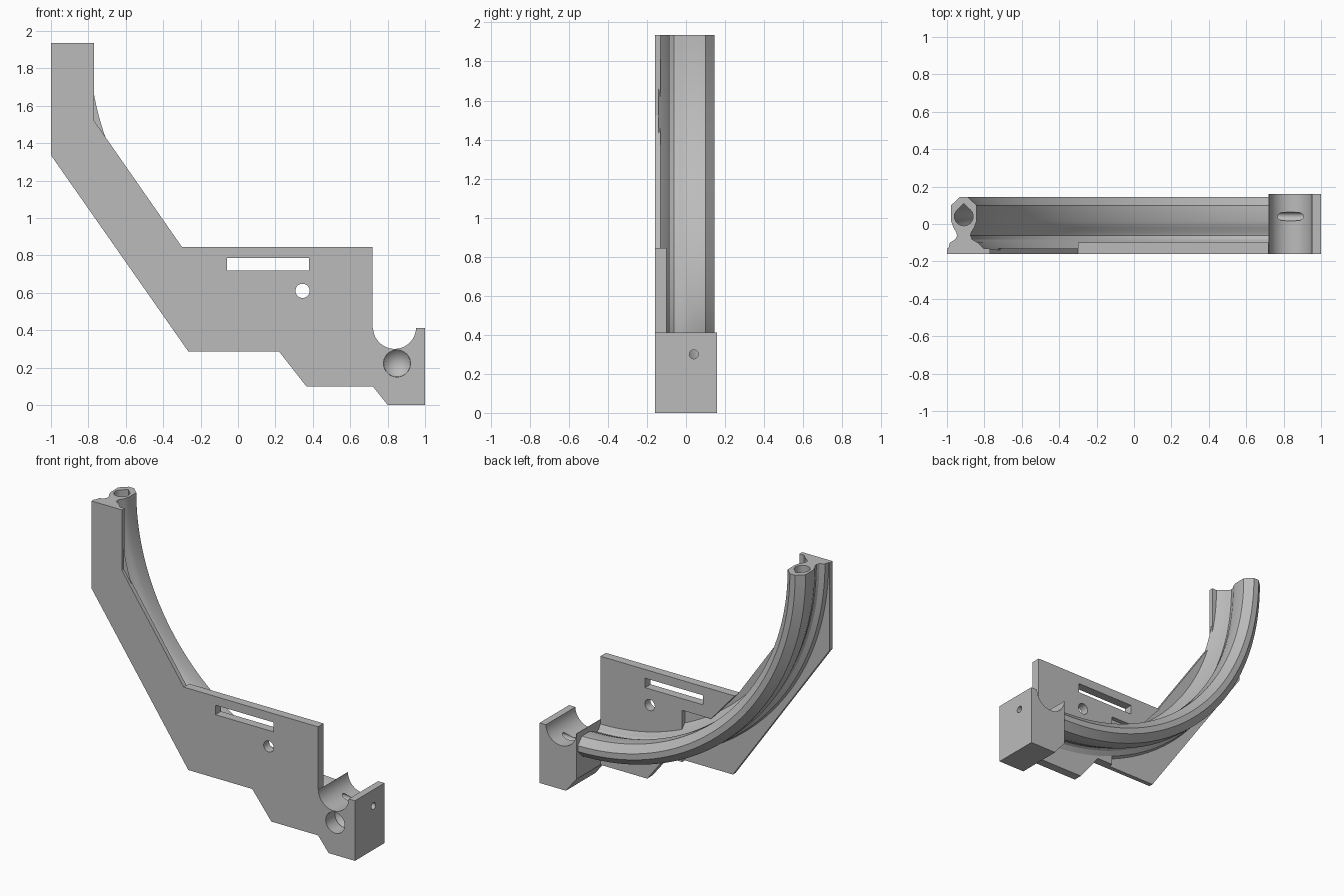
import bpy, bmesh, math
from mathutils import Vector, Matrix

cube = bpy.data.objects.get("Cube")
if cube:
    bpy.data.objects.remove(cube, do_unlink=True)

grey = bpy.data.materials.new("matte grey")
grey.use_nodes = True
GREY = (0.5, 0.5, 0.5, 1)
grey.diffuse_color = GREY
grey.node_tree.nodes["Principled BSDF"].inputs["Base Color"].default_value = GREY


def make(name, bm):
    bmesh.ops.recalc_face_normals(bm, faces=bm.faces[:])
    mesh = bpy.data.meshes.new(name)
    bm.to_mesh(mesh)
    bm.free()
    mesh.materials.append(grey)
    ob = bpy.data.objects.new(name, mesh)
    bpy.context.collection.objects.link(ob)
    return ob


def prism(name, outline, y0, y1):
    """Extrude an x-z outline from y0 to y1."""
    bm = bmesh.new()
    face = bm.faces.new([bm.verts.new((x, y0, z)) for x, z in outline])
    ext = bmesh.ops.extrude_face_region(bm, geom=[face])
    verts = [g for g in ext["geom"] if isinstance(g, bmesh.types.BMVert)]
    bmesh.ops.translate(bm, verts=verts, vec=(0, y1 - y0, 0))
    return make(name, bm)


def drill(name, centre, r0, r1, depth, axis="Y", sides=48):
    """Round or conical cutter centred on a point."""
    bm = bmesh.new()
    turn = Matrix.Rotation(math.radians(90), 4, "X" if axis == "Y" else "Y")
    bmesh.ops.create_cone(bm, cap_ends=True, segments=sides, radius1=r0, radius2=r1,
                          depth=depth, matrix=Matrix.Translation(centre) @ turn)
    return make(name, bm)


def finish(ob, cutters=()):
    bpy.ops.object.select_all(action="DESELECT")
    ob.select_set(True)
    bpy.context.view_layer.objects.active = ob
    for c in cutters:
        mod = ob.modifiers.new("cut", "BOOLEAN")
        mod.operation, mod.solver, mod.object = "DIFFERENCE", "EXACT", c
        bpy.ops.object.modifier_apply(modifier=mod.name)
    bpy.ops.object.shade_smooth_by_angle(angle=math.radians(25))


FRONT, MID, BACK, TOP = -0.16, -0.13, -0.10, 1.935

# Mounting plate and its thicker reinforced area
plate = prism("mounting_plate", [
    (-1, TOP), (-1, 1.335), (-0.265, 0.285), (0.22, 0.285), (0.365, 0.1), (0.72, 0.1),
    (0.72, 0.845), (-0.3, 0.845), (-0.77, 1.52), (-0.77, TOP)], FRONT, MID)
rib = prism("plate_reinforcement", [
    (-0.3, 0.845), (-0.12, 0.64), (0.1, 0.64), (0.1, 0.285), (0.22, 0.285),
    (0.365, 0.1), (0.72, 0.1), (0.72, 0.845)], MID, BACK)
slot = prism("slot_cutter", [(-0.06, 0.72), (0.38, 0.72), (0.38, 0.785), (-0.06, 0.785)], -0.3, 0)
screw = drill("screw_cutter", (0.345, -0.15, 0.61), 0.038, 0.038, 0.3)
finish(plate, [slot, screw])
finish(rib, [slot, screw])

# End block with cradle groove, blind drilled hole and rod hole
block = prism("end_block", [(0.72, 0.1), (0.8, 0), (1, 0), (1, 0.412), (0.72, 0.412)], FRONT, 0.16)
groove = drill("groove_cutter", (0.837, 0, 0.415), 0.115, 0.115, 0.6, sides=64)
bore = drill("bore_cutter", (0.85, -0.13, 0.222), 0.072, 0.072, 0.14)
tip = drill("bore_tip_cutter", (0.85, -0.021, 0.222), 0.072, 0, 0.08)
# The tip narrows towards the back of the block
tip.data.transform(Matrix.Translation((0, -0.021, 0)) @ Matrix.Diagonal((1, -1, 1, 1))
                   @ Matrix.Translation((0, 0.021, 0)))
tip.data.flip_normals()
far = max(tip.data.vertices, key=lambda v: v.co.y).co
ring = [v for v in tip.data.vertices if abs(v.co.y - far.y) < 0.001]
if len(ring) > 10:
    tip.data.transform(Matrix.Translation((0, -0.021, 0)) @ Matrix.Diagonal((1, -1, 1, 1))
                       @ Matrix.Translation((0, 0.021, 0)))
    tip.data.flip_normals()
rod = drill("rod_cutter", (0.85, 0.04, 0.3), 0.023, 0.023, 0.6, axis="X")
finish(block, [groove, bore, tip, rod])

# Curved guide rail: head, waist and flared foot swept through a quarter circle
R, CX = 1.63, 0.72
half = [(0.02, 0.145), (0.068, 0.1), (0.068, 0.015), (0.055, -0.02), (0.04, -0.045),
        (0.036, -0.062), (0.045, -0.082), (0.075, BACK), (0.115, MID - 0.01)]
outer = half + [(-min(u, 0.085), y) for u, y in reversed(half)]
arc = [math.radians(a) for a in range(135, 406, 15)]
tear = [(0.05 * math.cos(a), 0.04 + 0.05 * math.sin(a)) for a in arc] + [(0, 0.11)]
bm = bmesh.new()
edges = []
for loop in (outer, tear):
    vs = [bm.verts.new((CX - R + u, y, TOP)) for u, y in loop]
    edges += [bm.edges.new((vs[i - 1], vs[i])) for i in range(len(vs))]
bmesh.ops.spin(bm, geom=bm.verts[:] + edges, cent=(CX, 0, TOP), axis=(0, -1, 0),
               angle=math.radians(90), steps=64)
if min(v.co.z for v in bm.verts) > 1:
    bmesh.ops.transform(bm, verts=bm.verts[:], matrix=Matrix.Translation((0, 0, 2 * TOP))
                        @ Matrix.Diagonal((1, 1, -1, 1)))
for test in (lambda c: abs(c.z - TOP) < 1e-4, lambda c: abs(c.x - CX) < 1e-4):
    rim = [e for e in bm.edges if e.is_boundary and all(test(v.co) for v in e.verts)]
    bmesh.ops.triangle_fill(bm, edges=rim, use_beauty=True)
rail = make("curved_guide_rail", bm)
finish(rail)

for c in (slot, screw, groove, bore, tip, rod):
    bpy.data.objects.remove(c, do_unlink=True)
